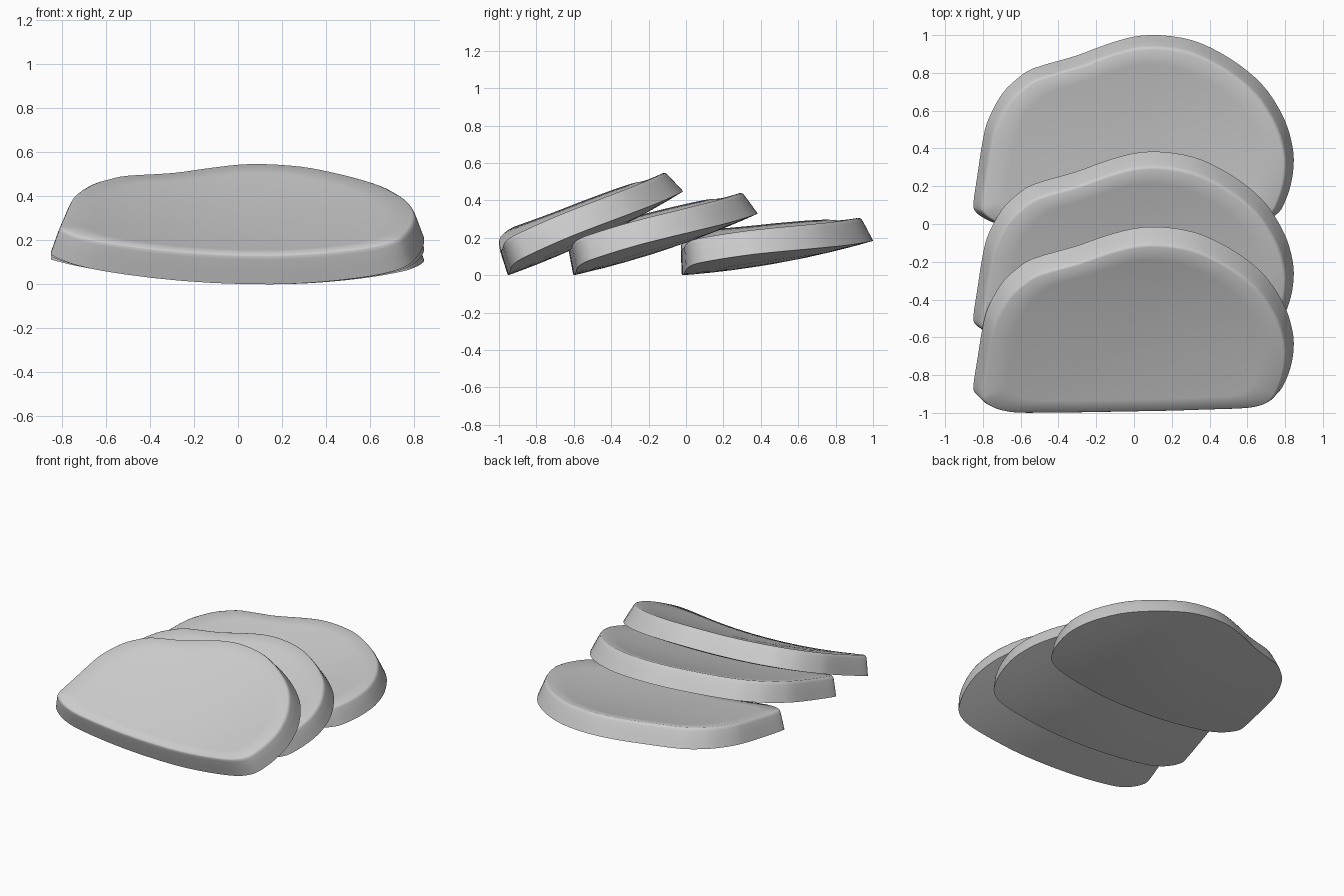
import bpy, bmesh
from math import radians
from mathutils import Vector

if "Cube" in bpy.data.objects:
    bpy.data.objects.remove(bpy.data.objects["Cube"])

# Outline of one slice, flat, counter-clockwise from the front edge
OUTLINE = [(0.15, 0.0), (0.4, 0.012), (0.6, 0.028), (0.7, 0.05), (0.765, 0.09), (0.80, 0.15),
           (0.83, 0.24), (0.845, 0.34), (0.84, 0.44), (0.80, 0.58), (0.71, 0.735), (0.60, 0.845),
           (0.46, 0.94), (0.31, 1.008), (0.14, 1.036), (0.0, 1.028), (-0.15, 0.985),
           (-0.31, 0.925), (-0.53, 0.862), (-0.62, 0.805), (-0.70, 0.725), (-0.77, 0.595),
           (-0.80, 0.485), (-0.83, 0.29), (-0.85, 0.15), (-0.84, 0.105), (-0.79, 0.065),
           (-0.72, 0.035), (-0.6, 0.015), (-0.25, 0.0)]


def smooth_loop(pts, steps=3):
    """Closed Catmull-Rom curve through the points."""
    out, n = [], len(pts)
    p = [Vector(q) for q in pts]
    for i in range(n):
        a, b, c, d = p[i - 1], p[i], p[(i + 1) % n], p[(i + 2) % n]
        for s in range(steps):
            t = s / steps
            out.append(0.5 * (2 * b + (c - a) * t + (2 * a - 5 * b + 4 * c - d) * t ** 2
                              + (3 * b - a - 3 * c + d) * t ** 3))
    return out


LOOP = smooth_loop(OUTLINE)
CENTRE = Vector((0.0, 0.45))


def curl(x, y):
    """Sides curl up, fading to the back, and the middle sags a little."""
    d = x - 0.15
    side = (0.15 if d > 0 else 0.105) * d * d
    return side * (1 - 0.4 * y * y) - 0.1 * y * (1.036 - y)


def ring(bm, taper, height, scale=1.0):
    verts = []
    for p in LOOP:
        x = p.x * (1 - 0.055 * taper)
        y = p.y + taper * (0.02 - 0.063 * p.y)
        q = CENTRE + (Vector((x, y)) - CENTRE) * scale
        verts.append(bm.verts.new((q.x, q.y, height + curl(q.x, q.y))))
    return verts


def slice_part(name, y, angle):
    bm = bmesh.new()
    # underside rings, tapered wall, softened rim, top rings
    rings = [ring(bm, 0, 0, s) for s in (0.15, 0.4, 0.65, 0.85, 1.0)]
    rings += [ring(bm, t, z) for t, z in ((0.4, 0.06), (0.8, 0.118), (0.96, 0.133), (1.2, 0.14))]
    rings += [ring(bm, 1.2, 0.14, s) for s in (0.85, 0.65, 0.4, 0.15)]
    n = len(LOOP)
    for a, b in zip(rings, rings[1:]):
        for i in range(n):
            j = (i + 1) % n
            bm.faces.new((a[i], a[j], b[j], b[i]))
    bm.faces.new(rings[0][::-1])
    bm.faces.new(rings[-1])
    bmesh.ops.recalc_face_normals(bm, faces=bm.faces)
    mesh = bpy.data.meshes.new(name)
    bm.to_mesh(mesh)
    bm.free()
    obj = bpy.data.objects.new(name, mesh)
    bpy.context.collection.objects.link(obj)
    obj.location = (0, y, 0)
    obj.rotation_euler = (radians(angle), 0, 0)
    bpy.ops.object.select_all(action='DESELECT')
    obj.select_set(True)
    bpy.context.view_layer.objects.active = obj
    bpy.ops.object.shade_smooth_by_angle(angle=radians(62))


# Three overlapping slices, each leaning on the one behind
slice_part("front_slice", -0.95, 25.6)
slice_part("middle_slice", -0.60, 18.5)
slice_part("back_slice", -0.02, 10.2)
